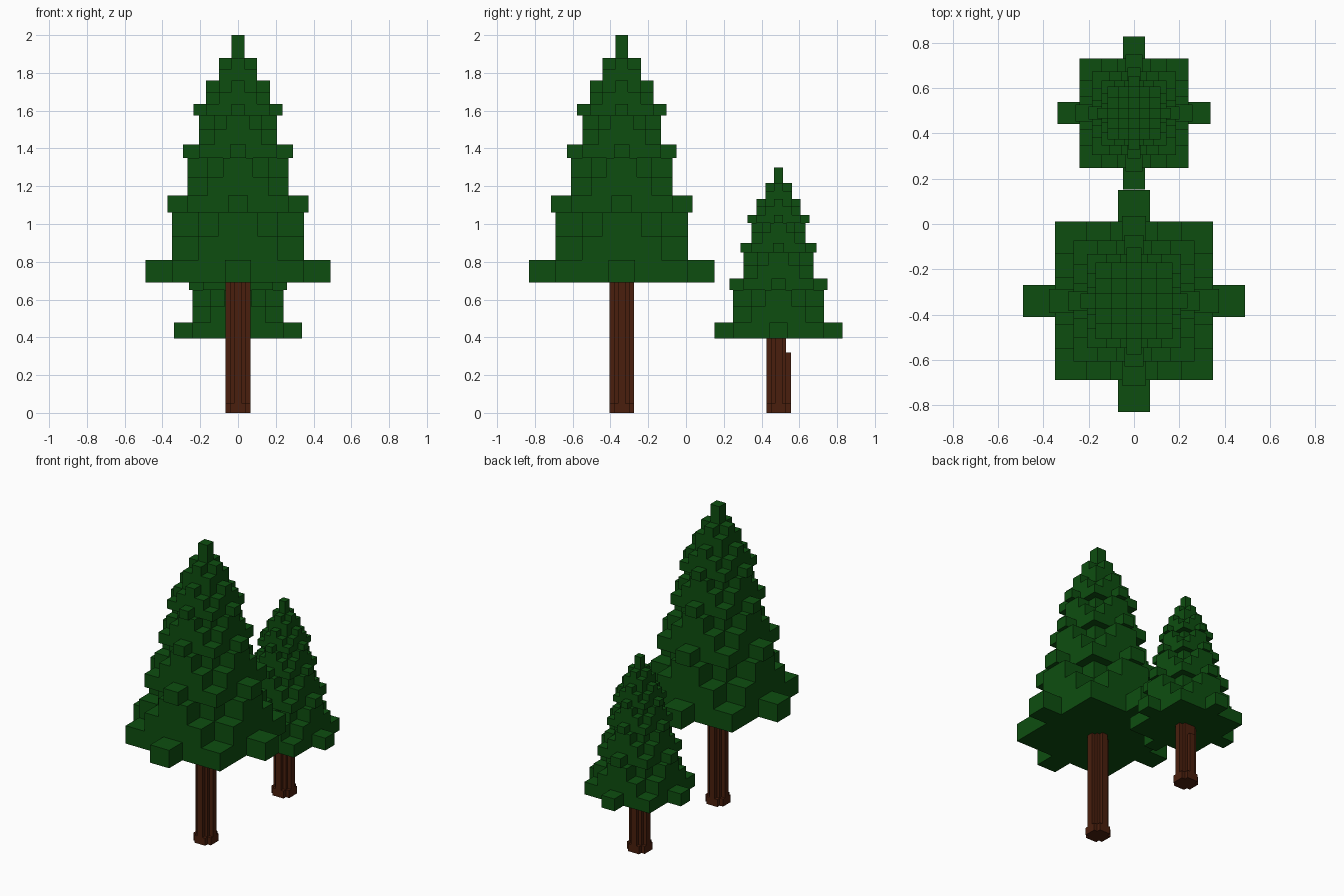
import bpy
import bmesh

cube = bpy.data.objects.get("Cube")
if cube:
    bpy.data.objects.remove(cube, do_unlink=True)


def make_material(name, colour):
    mat = bpy.data.materials.new(name)
    mat.use_nodes = True
    mat.diffuse_color = (*colour, 1)
    bsdf = next(n for n in mat.node_tree.nodes if n.type == 'BSDF_PRINCIPLED')
    bsdf.inputs["Base Color"].default_value = (*colour, 1)
    return mat


needle_green = make_material("needle green", (0.0042, 0.076, 0.0050))
bark_brown = make_material("bark brown", (0.068, 0.0135, 0.0040))


def outline(corners):
    """Stepped outline with fourfold symmetry from one quadrant's outer corners."""
    quarter = []
    for i, (x, y) in enumerate(corners):
        if i:
            quarter.append((x, corners[i - 1][1]))
        quarter.append((x, y))
    points = []
    for _ in range(4):
        points += quarter
        quarter = [(-y, x) for x, y in quarter]
    return points


def add_prism(bm, points, z0, z1):
    face = bm.faces.new([bm.verts.new((x, y, z0)) for x, y in points])
    result = bmesh.ops.extrude_face_region(bm, geom=[face], use_keep_orig=True)
    for item in result["geom"]:
        if isinstance(item, bmesh.types.BMVert):
            item.co.z = z1


def finish(bm, name, location, mat):
    bmesh.ops.recalc_face_normals(bm, faces=bm.faces)
    mesh = bpy.data.meshes.new(name)
    bm.to_mesh(mesh)
    bm.free()
    mesh.materials.append(mat)
    obj = bpy.data.objects.new(name, mesh)
    obj.location = location
    bpy.context.collection.objects.link(obj)


# Layer shapes, in half blocks
skirt = [(7, 1), (5, 5), (1, 7)]
notched = [(5, 3), (3, 5)]
armed = [(5, 1.5), (3, 3), (1.5, 5)]
thin_armed = [(5, 1), (3, 3), (1, 5)]
small_square = [(3, 3)]
small_cross = [(3, 1), (1, 3)]
tip = [(1, 1)]

branch = [skirt, notched, armed]
crown = [skirt, notched, thin_armed, small_square, small_cross, tip]

# Tiers: name, half block width, layers, layer heights
tiers = [
    ("bottom_branches", 0.070, branch, [0.69, 0.81, 0.935, 1.06]),
    ("lower_branches", 0.0535, branch, [1.06, 1.15, 1.25, 1.35]),
    ("upper_branches", 0.0415, branch, [1.35, 1.42, 1.50, 1.575]),
    ("crown", 0.0338, crown, [1.575, 1.635, 1.70, 1.76, 1.82, 1.88, 2.0]),
]


def make_tree(prefix, y, trunk_top, scale, back_arm_top):
    # Foliage tiers
    for name, half, layers, levels in tiers:
        bm = bmesh.new()
        z = [trunk_top + (level - 0.69) * scale for level in levels]
        for i, layer in enumerate(layers):
            corners = [(a * half * scale, b * half * scale) for a, b in layer]
            add_prism(bm, outline(corners), z[i], z[i + 1])
        finish(bm, f"{prefix}_{name}", (0, y, 0), needle_green)

    # Fluted trunk: full ridges to the back arm's top, then without it
    ridges = outline([(0.065, 0.02), (0.04, 0.04), (0.02, 0.065)])
    bm = bmesh.new()
    add_prism(bm, ridges, 0.05, back_arm_top)
    if back_arm_top < trunk_top:
        cut = [(px, min(py, 0.04)) for px, py in ridges if py < 0.06]
        add_prism(bm, cut, back_arm_top, trunk_top)
    finish(bm, f"{prefix}_trunk", (0, y, 0), bark_brown)

    # Wider foot
    bm = bmesh.new()
    add_prism(bm, outline([(0.065, 0.04), (0.04, 0.065)]), 0, 0.05)
    finish(bm, f"{prefix}_trunk_foot", (0, y, 0), bark_brown)


make_tree("tall_tree", -0.34, 0.69, 1.0, 0.69)
make_tree("small_tree", 0.49, 0.395, 0.69, 0.32)
